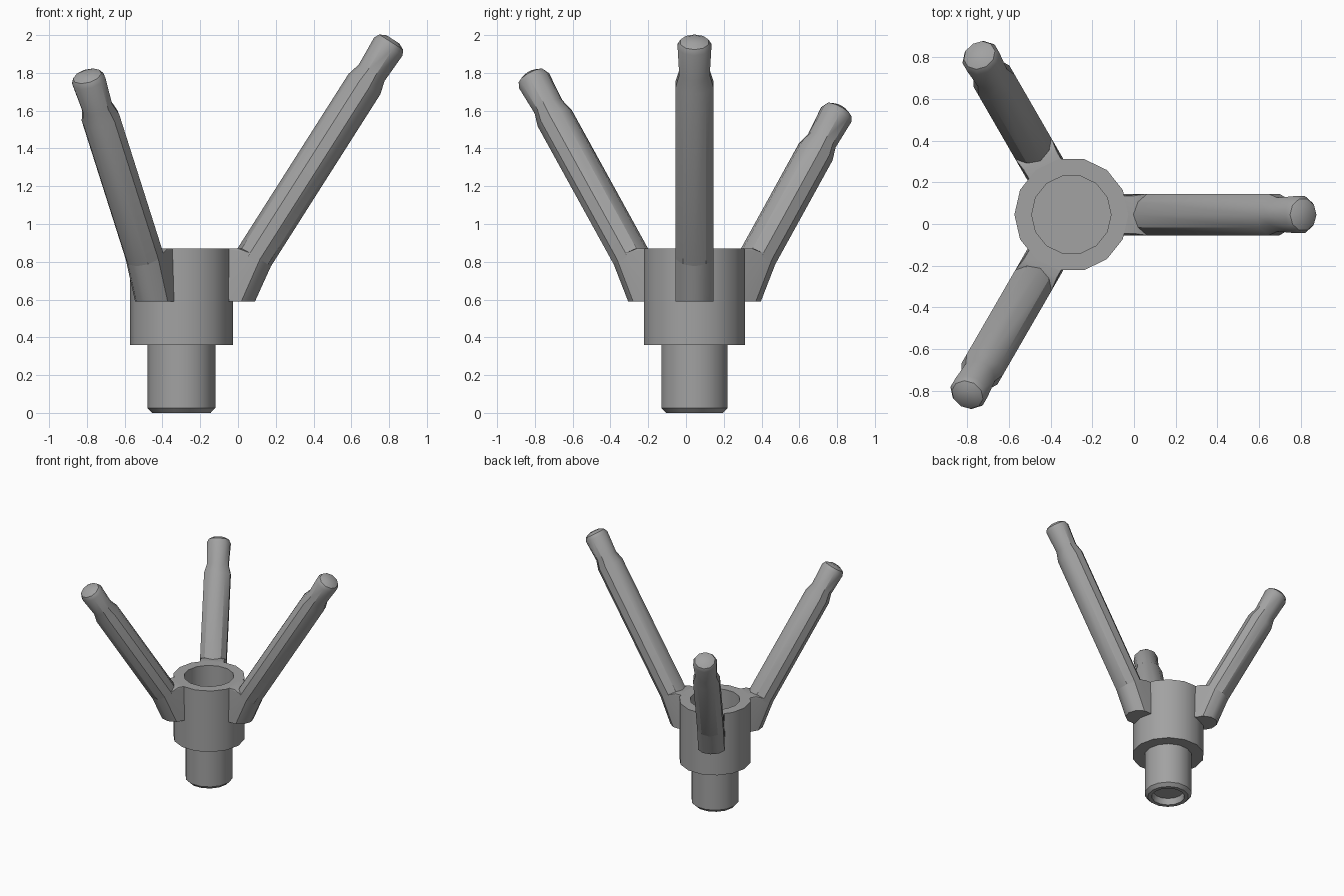
import bpy, bmesh, math
from mathutils import Vector, Matrix

if "Cube" in bpy.data.objects:
    bpy.data.objects.remove(bpy.data.objects["Cube"])

HUB = Vector((-0.30, 0.045, 0))
LEAN = math.atan2(0.537, 0.844)      # arm tilt from vertical
BEND = Vector((0.39, 0, 0.83))       # where foot turns into arm
FOOT_Z, RIM_Z = 0.59, 0.87
ARM_SIDES = 10

grey = bpy.data.materials.new("mid_grey")
grey.use_nodes = True
colour = (0.36, 0.36, 0.36, 1)
grey.diffuse_color = colour
grey.node_tree.nodes["Principled BSDF"].inputs["Base Color"].default_value = colour


def finish(name, bm, matrix):
    """Turn a bmesh into a smooth-shaded object with sharp edges kept."""
    bmesh.ops.recalc_face_normals(bm, faces=bm.faces[:])
    bm.transform(matrix)
    mesh = bpy.data.meshes.new(name)
    bm.to_mesh(mesh)
    bm.free()
    mesh.materials.append(grey)
    obj = bpy.data.objects.new(name, mesh)
    bpy.context.collection.objects.link(obj)
    bpy.ops.object.select_all(action='DESELECT')
    obj.select_set(True)
    bpy.context.view_layer.objects.active = obj
    bpy.ops.object.shade_smooth_by_angle(angle=math.radians(35))
    return obj


def circle(radius, z, sides, widen=1.0):
    return [Vector((radius * math.cos(a), radius * widen * math.sin(a), z))
            for a in (2 * math.pi * i / sides for i in range(sides))]


def lathe(name, profile, sides, matrix, widen=1.0):
    """Stack rings of (radius, height) and cap both ends."""
    bm = bmesh.new()
    rings = [[bm.verts.new(p) for p in circle(r, z, sides, widen)] for r, z in profile]
    for low, high in zip(rings, rings[1:]):
        for i in range(sides):
            j = (i + 1) % sides
            bm.faces.new((low[i], low[j], high[j], high[i]))
    bm.faces.new(rings[0][::-1])
    bm.faces.new(rings[-1])
    return finish(name, bm, matrix)


# Hub: collar with an open socket on top
at_hub = Matrix.Translation(HUB)
lathe("hub_collar", [(0.17, 0.36), (0.273, 0.36), (0.273, RIM_Z), (0.19, RIM_Z),
                     (0.19, 0.45)], 14, at_hub)

# Stem: chamfered plug with a shallow recess underneath
lathe("stem", [(0.115, 0.05), (0.125, 0), (0.155, 0), (0.18, 0.025), (0.18, 0.37)],
      14, at_hub)

# Three arms of differing length around the hub
tilt = Matrix.Translation(BEND) @ Matrix.Rotation(LEAN, 4, 'Y')
for side, degrees, shorter in (("left", 0, 0), ("back", 120, 0.427), ("front", 240, 0.213)):
    place = at_hub @ Matrix.Rotation(math.radians(degrees), 4, 'Z')
    end = 1.36 - shorter

    # Rod with a narrowed, domed tip
    lathe(side + "_arm",
          [(0.1, -0.02), (0.1, end - 0.28), (0.081, end - 0.21), (0.089, end - 0.045),
           (0.075, end - 0.017), (0.04, end)], ARM_SIDES, place @ tilt, 1.05)

    # Foot blending the rod into the collar wall
    points = [p + Vector((0.285, 0, 0)) for p in circle(0.105, FOOT_Z, ARM_SIDES)]
    points += [tilt @ p for p in circle(0.1, 0, ARM_SIDES, 1.05)]
    points += [Vector((x, y, RIM_Z)) for x in (0.22, 0.30) for y in (-0.09, 0.09)]
    bm = bmesh.new()
    for p in points:
        bm.verts.new((max(p.x, 0.21), p.y, min(p.z, RIM_Z)))
    bmesh.ops.remove_doubles(bm, verts=bm.verts[:], dist=0.001)
    hull = bmesh.ops.convex_hull(bm, input=bm.verts[:])
    loose = {v for v in hull["geom_interior"] + hull["geom_unused"]
             if isinstance(v, bmesh.types.BMVert)}
    bmesh.ops.delete(bm, geom=list(loose), context='VERTS')
    finish(side + "_foot", bm, place)
